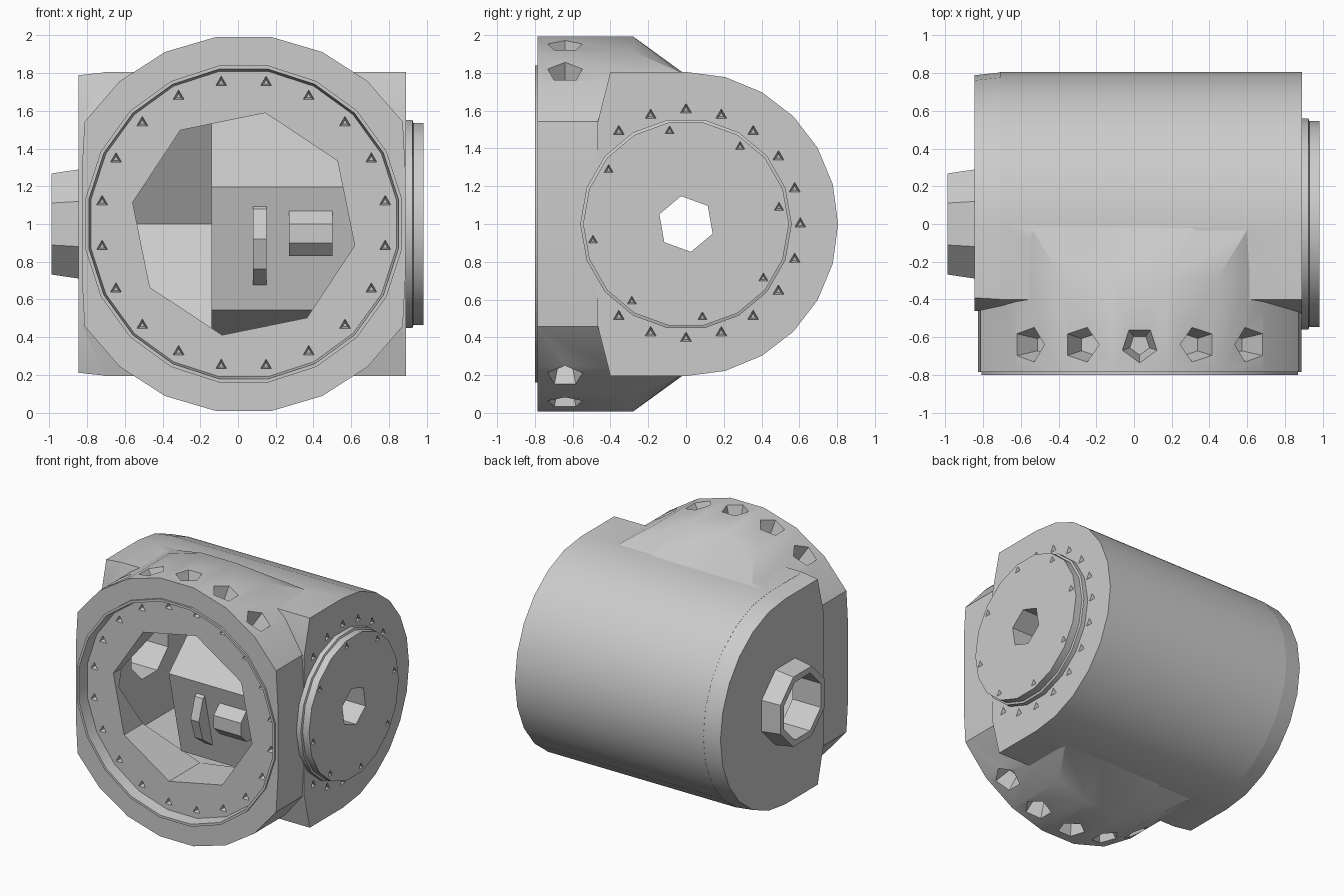
import bpy, bmesh, math
from mathutils import Matrix, Vector

cube = bpy.data.objects.get("Cube")
if cube:
    bpy.data.objects.remove(cube, do_unlink=True)

grey = bpy.data.materials.new("cast_grey")
grey.use_nodes = True
grey.diffuse_color = (0.6, 0.6, 0.6, 1)
grey.node_tree.nodes["Principled BSDF"].inputs["Base Color"].default_value = (0.6, 0.6, 0.6, 1)

CX = 0.03  # x of the front opening's centre


def ring(r, n, start=0, cu=0, cv=1):
    """Regular polygon as 2D points, start in degrees."""
    angles = [math.radians(start) + math.tau * i / n for i in range(n)]
    return [(cu + r * math.cos(a), cv + r * math.sin(a)) for a in angles]


def make(name, bm):
    bmesh.ops.recalc_face_normals(bm, faces=bm.faces)
    mesh = bpy.data.meshes.new(name)
    bm.to_mesh(mesh)
    bm.free()
    mesh.materials.append(grey)
    obj = bpy.data.objects.new(name, mesh)
    bpy.context.collection.objects.link(obj)
    return obj


def loft(name, axis, sections):
    """Closed solid through (position, 2D outline) sections along x or y."""
    bm = bmesh.new()
    loops = []
    for t, pts in sections:
        loops.append([bm.verts.new((t, u, v) if axis == "x" else (u, t, v)) for u, v in pts])
    for a, b in zip(loops, loops[1:]):
        for i in range(len(a)):
            j = (i + 1) % len(a)
            bm.faces.new((a[i], a[j], b[j], b[i]))
    bm.faces.new(loops[0])
    bm.faces.new(loops[-1])
    return make(name, bm)


def prism(name, axis, a, b, pts):
    return loft(name, axis, [(a, pts), (b, pts)])


def combine(target, others, operation="DIFFERENCE"):
    """Apply booleans and remove the tools."""
    for tool in others:
        mod = target.modifiers.new("bool", "BOOLEAN")
        mod.operation, mod.solver, mod.object = operation, "EXACT", tool
        bpy.context.view_layer.update()
        graph = bpy.context.evaluated_depsgraph_get()
        mesh = bpy.data.meshes.new_from_object(target.evaluated_get(graph))
        target.modifiers.clear()
        target.data = mesh
        bpy.data.objects.remove(tool, do_unlink=True)


def pits(name, places, sides, r1, r2, depth):
    """One cutter made of tapered pits; places are (position, outward direction)."""
    bm = bmesh.new()
    for pos, out in places:
        turn = Vector(out).to_track_quat("Z", "Y").to_matrix().to_4x4()
        bmesh.ops.create_cone(bm, cap_ends=True, segments=sides, radius1=r2, radius2=r1,
                              depth=depth, matrix=Matrix.Translation(pos) @ turn)
    return make(name, bm)


# Main housing: a D-shaped barrel lying along x
arc = [(0.805 * math.cos(a), 1 + 0.805 * math.sin(a))
       for a in (math.radians(90 - 15 * i) for i in range(13))]
outline = [(-0.4, 1.805)] + arc + [(-0.4, 0.195), (-0.47, 0.47), (-0.47, 1.53)]
housing = prism("housing", "x", -0.71, 0.89, outline)


# Round front flange, trimmed at the sides and blended back into the barrel
def clamp(v, lo, hi):
    return max(lo, min(hi, v))


def spread(u, v):
    """Back outline of the blend: flat on the barrel and widened there."""
    wide = clamp(CX + 2 * (u - CX), -0.56, 0.62) if abs(v - 1) > 0.79 else u
    return wide, clamp(v, 0.21, 1.79)


rim = [(clamp(u, -0.828, 0.888), v) for u, v in ring(1.003, 22, 90 + 180 / 22, CX)]
blend = [spread(u, v) for u, v in rim]
flange = loft("flange", "y", [(-0.785, rim), (-0.28, rim), (0, blend)])
lip = prism("lip", "y", -0.8, -0.7, ring(0.85, 20, 9, CX))

# End plate with a slight draft, and the tubular boss on it
small = [(u * 0.98, 1 + (v - 1) * 0.98) for u, v in outline]
end_plate = loft("end_plate", "x", [(-0.845, small), (-0.70, outline)])
boss = loft("boss", "x", [(-0.99, ring(0.29, 8, 22.5)), (-0.8, ring(0.32, 8, 22.5))])
combine(housing, [flange, lip, end_plate, boss], "UNION")

# Recessed front face, opening, cavity and axial bores
recess = loft("recess", "y", [(-0.9, ring(0.845, 20, 9, CX)), (-0.715, ring(0.82, 20, 9, CX))])
cavity = prism("cavity", "x", -0.75, 0.8, ring(0.68, 6))
opening = prism("opening", "y", -1, -0.3, ring(0.6, 8, 34, CX))
boss_bore = prism("boss_bore", "x", -1.2, -0.6, ring(0.24, 8, 22.5))
cap_bore = prism("cap_bore", "x", 0.6, 1.2, ring(0.15, 6, 100))
combine(housing, [recess, cavity, opening, boss_bore, cap_bore])

# Rim bolt holes above and below, pits in the front face and around the side cap
rim_holes = []
for base in (90, 270):
    for k in range(-2, 3):
        a = math.radians(base + 18 * k)
        out = Vector((math.cos(a), 0, math.sin(a)))
        rim_holes.append((Vector((CX, -0.64, 1)) + out * 0.94, out))
front_pits = [((u, -0.705, v), (0, -1, 0)) for u, v in ring(0.76, 20, 9, CX)]
side_pits = [((0.88, u, v), (1, 0, 0)) for u, v in ring(0.605, 20)
             if u > -0.45]
combine(housing, [pits("rim_holes", rim_holes, 5, 0.105, 0.055, 0.16),
                  pits("front_pits", front_pits, 3, 0.045, 0.015, 0.08),
                  pits("side_pits", side_pits, 3, 0.045, 0.015, 0.08)])

# Side cap: stepped disc with a bore and edge pits
side_cap = loft("side_cap", "x", [(0.87, ring(0.56, 18)), (0.925, ring(0.56, 18)),
                                  (0.93, ring(0.545, 18)), (0.985, ring(0.545, 18))])
cap_hole = prism("cap_hole", "x", 0.6, 1.2, ring(0.15, 6, 100))
edge_pits = [((0.975, u, v), (1, 0, 0)) for u, v in ring(0.5, 8, 10)]
combine(side_cap, [cap_hole, pits("edge_pits", edge_pits, 3, 0.035, 0.012, 0.05)])

# Inner sleeve with a bore, an upright fin and a short shaft on its front
sleeve = prism("sleeve", "x", -0.14, 0.82, ring(0.67, 6, 43))
sleeve_bore = prism("sleeve_bore", "x", -0.5, 1.2, ring(0.15, 6, 100))
combine(sleeve, [sleeve_bore])
fin = prism("fin", "x", 0.08, 0.15, ring(0.27, 10, 0, -0.42, 0.92))
shaft = prism("shaft", "x", 0.27, 0.5, ring(0.13, 8, 22.5, -0.56, 0.95))

# Shading
for obj in (housing, side_cap, sleeve, fin, shaft):
    bpy.ops.object.select_all(action="DESELECT")
    obj.select_set(True)
    bpy.context.view_layer.objects.active = obj
    bpy.ops.object.shade_smooth_by_angle(angle=math.radians(28))
